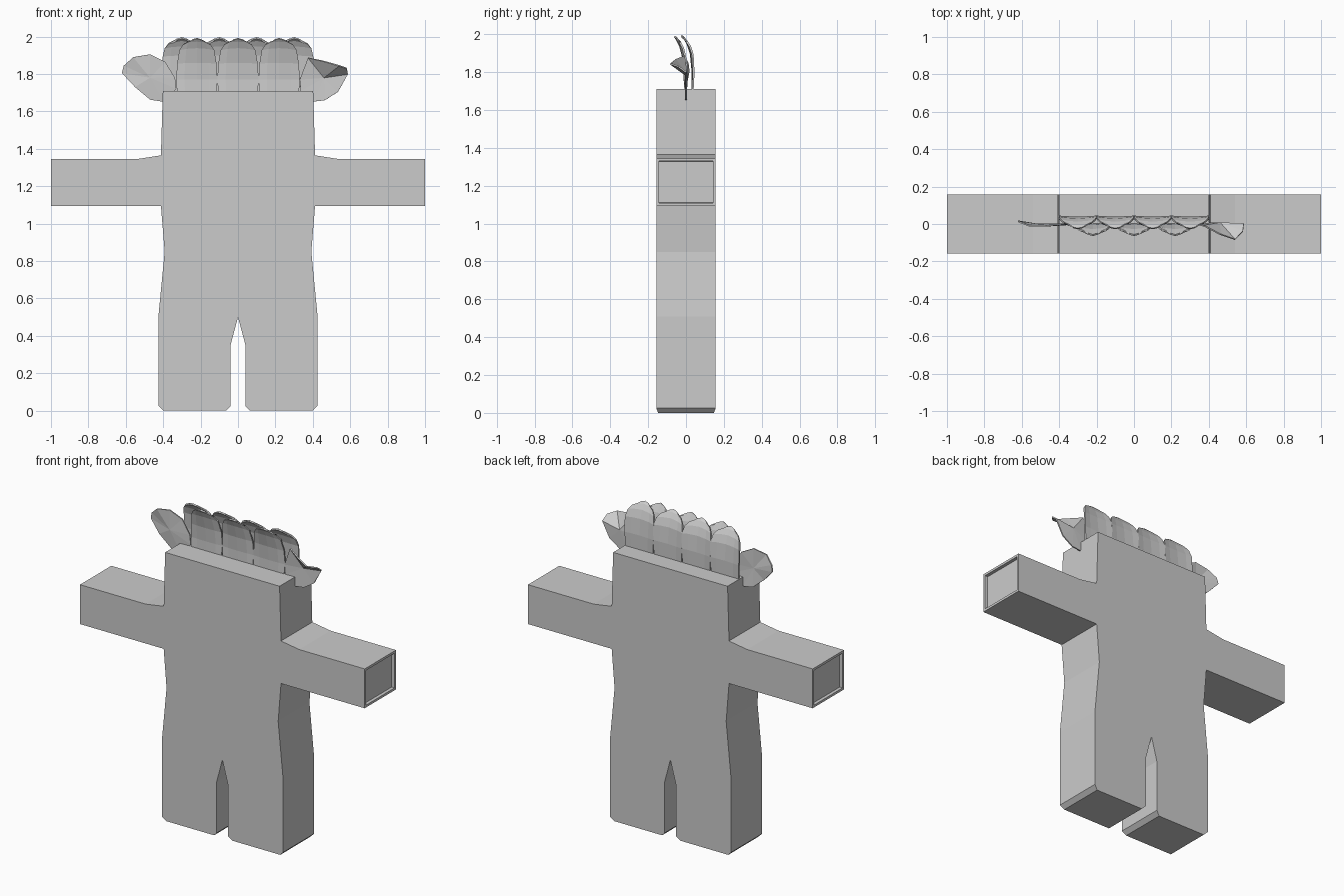
import bpy
import bmesh

cube = bpy.data.objects.get("Cube")
if cube:
    bpy.data.objects.remove(cube, do_unlink=True)

grey = bpy.data.materials.new("plain grey")
grey.use_nodes = True
colour = (0.6, 0.6, 0.6, 1)
grey.diffuse_color = colour
for node in grey.node_tree.nodes:
    if node.type == "BSDF_PRINCIPLED":
        node.inputs["Base Color"].default_value = colour


def finish(bm, name, thickness=0):
    """Turn a bmesh into a named object, optionally as a thin shell."""
    bmesh.ops.recalc_face_normals(bm, faces=bm.faces[:])
    mesh = bpy.data.meshes.new(name)
    bm.to_mesh(mesh)
    bm.free()
    mesh.materials.append(grey)
    obj = bpy.data.objects.new(name, mesh)
    bpy.context.collection.objects.link(obj)
    if thickness:
        shell = obj.modifiers.new("thickness", "SOLIDIFY")
        shell.thickness = thickness
        shell.offset = 0
    return obj


# Body: mirrored outline of legs, waist, arms and head, given depth
DEPTH = 0.157
half = [(0, 0.5), (0.04, 0.35), (0.04, 0.025), (0.065, 0), (0.4, 0),
        (0.425, 0.025), (0.425, 0.51), (0.392, 0.85), (0.412, 1.095),
        (1, 1.095), (1, 1.345), (0.54, 1.345), (0.412, 1.365), (0.402, 1.71)]
outline = half + [(-x, z) for x, z in reversed(half[1:])]

bm = bmesh.new()
rings = []
for side in (-1, 1):
    ring = []
    for x, z in outline:
        inset = 0.01 if z == 0 else 0      # soles taper slightly
        ring.append(bm.verts.new((x, side * (DEPTH - inset), z)))
    bm.faces.new(ring)
    rings.append(ring)
front, back = rings
count = len(outline)
for i in range(count):
    j = (i + 1) % count
    bm.faces.new((front[i], front[j], back[j], back[i]))
bmesh.ops.recalc_face_normals(bm, faces=bm.faces[:])

# Recessed panels in the arm ends
ends = [f for f in bm.faces if all(abs(v.co.x) > 0.99 for v in f.verts)]
bmesh.ops.inset_individual(bm, faces=ends, thickness=0.021, depth=0)
bmesh.ops.inset_individual(bm, faces=ends, thickness=0.001, depth=-0.02)
finish(bm, "body")


# Crown petals: rows of (height, forward position, width factor)
def petal(name, centre, half_width, rows, cup):
    columns = (-1, -0.6, 0, 0.6, 1)
    bm = bmesh.new()
    grid = []
    for z, y, width in rows:
        bend = (z - rows[0][0]) / (rows[-1][0] - rows[0][0])
        grid.append([bm.verts.new((centre + u * half_width * width,
                                   y + cup * bend * u * u,
                                   z - 0.02 * bend ** 3 * u * u))
                     for u in columns])
    for low, high in zip(grid, grid[1:]):
        for i in range(len(columns) - 1):
            bm.faces.new((low[i], low[i + 1], high[i + 1], high[i]))
    finish(bm, name, 0.01)


front_rows = [(1.70, 0, 0.96), (1.77, 0, 1), (1.86, -0.01, 0.95),
              (1.94, -0.032, 0.84), (1.975, -0.05, 0.66), (1.99, -0.06, 0.38)]
back_rows = [(1.70, 0.035, 0.93), (1.80, 0.035, 1), (1.90, 0.025, 1),
             (1.95, 0.008, 0.9), (1.98, -0.01, 0.7), (1.993, -0.025, 0.4)]
for i in range(3):
    petal(f"front_petal_{i + 1}", (i - 1) * 0.22, 0.11, front_rows, 0.02)
for i in range(4):
    petal(f"back_petal_{i + 1}", (i - 1.5) * 0.2, 0.102, back_rows, 0.015)


# Side leaves: thin fans around a centre point
def leaf(name, centre, rim):
    bm = bmesh.new()
    middle = bm.verts.new(centre)
    ring = [bm.verts.new(p) for p in rim]
    for i, v in enumerate(ring):
        bm.faces.new((middle, v, ring[(i + 1) % len(ring)]))
    finish(bm, name, 0.008)


# The left leaf curls its upper edge forward
leaf("left_leaf", (0.46, 0.005, 1.78),
     [(0.33, 0, 1.77), (0.335, 0, 1.71), (0.40, 0, 1.652), (0.465, 0, 1.66),
      (0.535, 0, 1.705), (0.587, 0, 1.80), (0.582, -0.04, 1.83),
      (0.54, -0.083, 1.845), (0.46, -0.055, 1.868), (0.375, -0.01, 1.887)])
# The right leaf is nearly flat
leaf("right_leaf", (-0.47, -0.01, 1.78),
     [(-0.33, 0, 1.72), (-0.337, 0, 1.78), (-0.39, 0, 1.865),
      (-0.47, -0.01, 1.905), (-0.56, -0.01, 1.89), (-0.61, 0.01, 1.845),
      (-0.62, 0.015, 1.805), (-0.55, 0, 1.73), (-0.47, 0, 1.663),
      (-0.40, 0, 1.652)])
